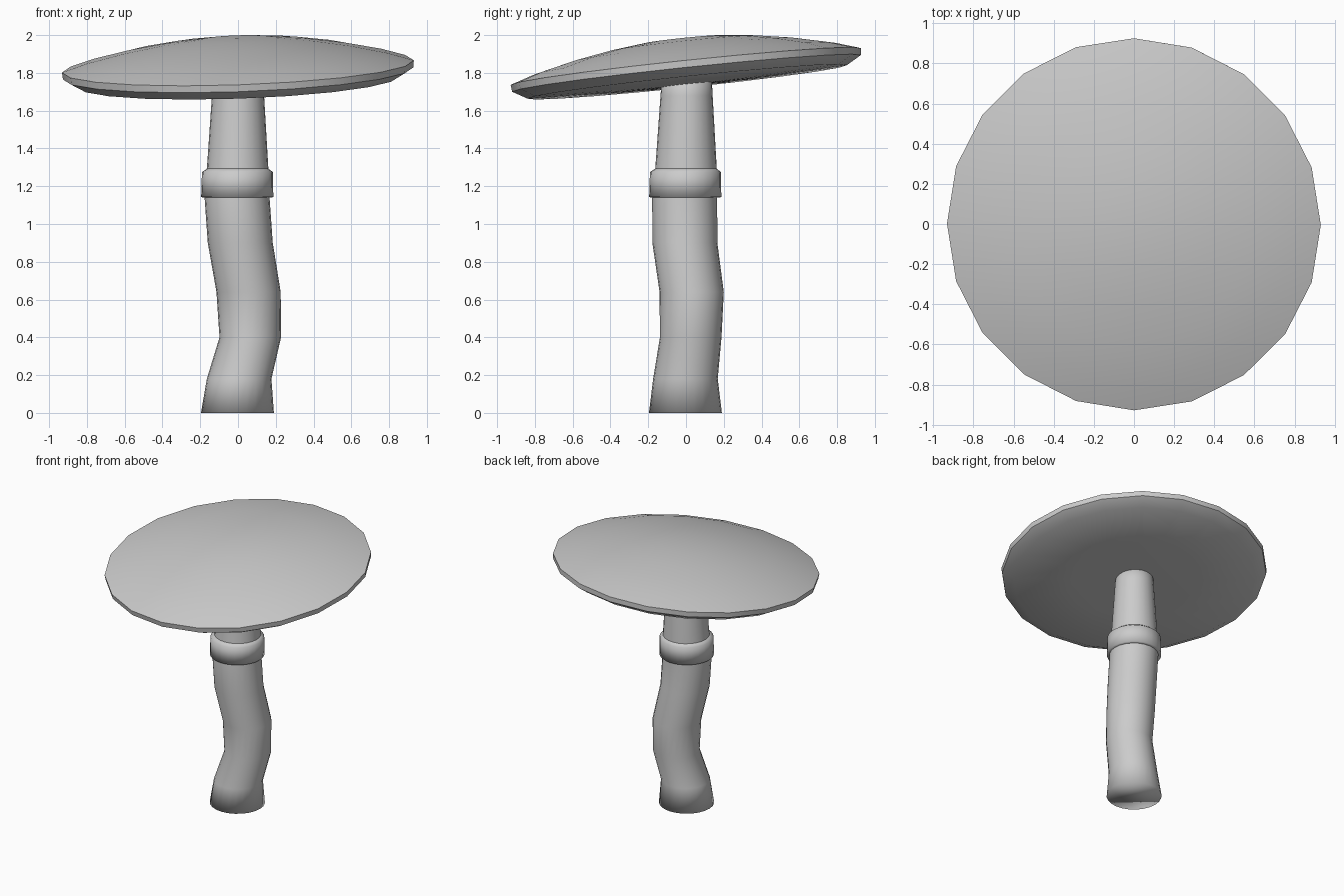
import bpy, bmesh, math
from mathutils import Matrix

if "Cube" in bpy.data.objects:
    bpy.data.objects.remove(bpy.data.objects["Cube"])


def loft(name, rings, sides, angle):
    """Skin circular rings (cx, cy, z, r); a radius of 0 closes to a point."""
    bm = bmesh.new()
    loops = []
    for cx, cy, z, r in rings:
        n = sides if r > 0 else 1
        loops.append([bm.verts.new((cx + r * math.cos(2 * math.pi * i / sides),
                                    cy + r * math.sin(2 * math.pi * i / sides), z))
                      for i in range(n)])
    for a, b in zip(loops, loops[1:]):
        for i in range(sides):
            j = (i + 1) % sides
            quad = [a[i % len(a)], a[j % len(a)], b[j % len(b)], b[i % len(b)]]
            bm.faces.new(list(dict.fromkeys(quad)))
    for end in (loops[0], loops[-1]):
        if len(end) > 1:
            bm.faces.new(end)
    bmesh.ops.recalc_face_normals(bm, faces=bm.faces)
    mesh = bpy.data.meshes.new(name)
    bm.to_mesh(mesh)
    bm.free()
    ob = bpy.data.objects.new(name, mesh)
    bpy.context.collection.objects.link(ob)
    bpy.ops.object.select_all(action='DESELECT')
    ob.select_set(True)
    bpy.context.view_layer.objects.active = ob
    if angle is None:
        bpy.ops.object.shade_smooth()
    else:
        bpy.ops.object.shade_smooth_by_angle(angle=math.radians(angle))
    return ob


# Wavy stem, wider at the foot
loft("stem", [(-0.003, -0.003, 0, 0.193), (0.006, -0.003, 0.18, 0.171),
              (0.065, 0.025, 0.40, 0.163), (0.056, 0.03, 0.64, 0.170),
              (0.012, -0.006, 0.90, 0.172), (-0.005, -0.007, 1.14, 0.172),
              (-0.002, 0, 1.29, 0.163), (0, 0.003, 1.68, 0.138),
              (0, 0.005, 1.80, 0.13)], 24, None)

# Raised collar around the stem
loft("stem_ring", [(-0.004, -0.004, 1.14, 0.165), (-0.004, -0.004, 1.142, 0.191),
                   (-0.003, -0.003, 1.275, 0.188), (-0.002, 0, 1.295, 0.160)], 24, None)

# Shallow twenty-sided cap with a thin bevelled rim
profile = [(0, 1.985), (0.2, 1.979), (0.4, 1.956), (0.6, 1.922), (0.8, 1.876),
           (0.932, 1.834), (0.928, 1.797), (0.85, 1.752), (0.45, 1.743), (0, 1.735)]
cap = loft("cap", [(0, 0, z, r) for r, z in profile], 20, 40)

# Tip the cap toward the front and left
pivot = Matrix.Translation((0, 0, 1.82))
tilt = Matrix.Rotation(math.radians(6), 4, 'X') @ Matrix.Rotation(math.radians(-2), 4, 'Y')
cap.data.transform(pivot @ tilt @ pivot.inverted())
